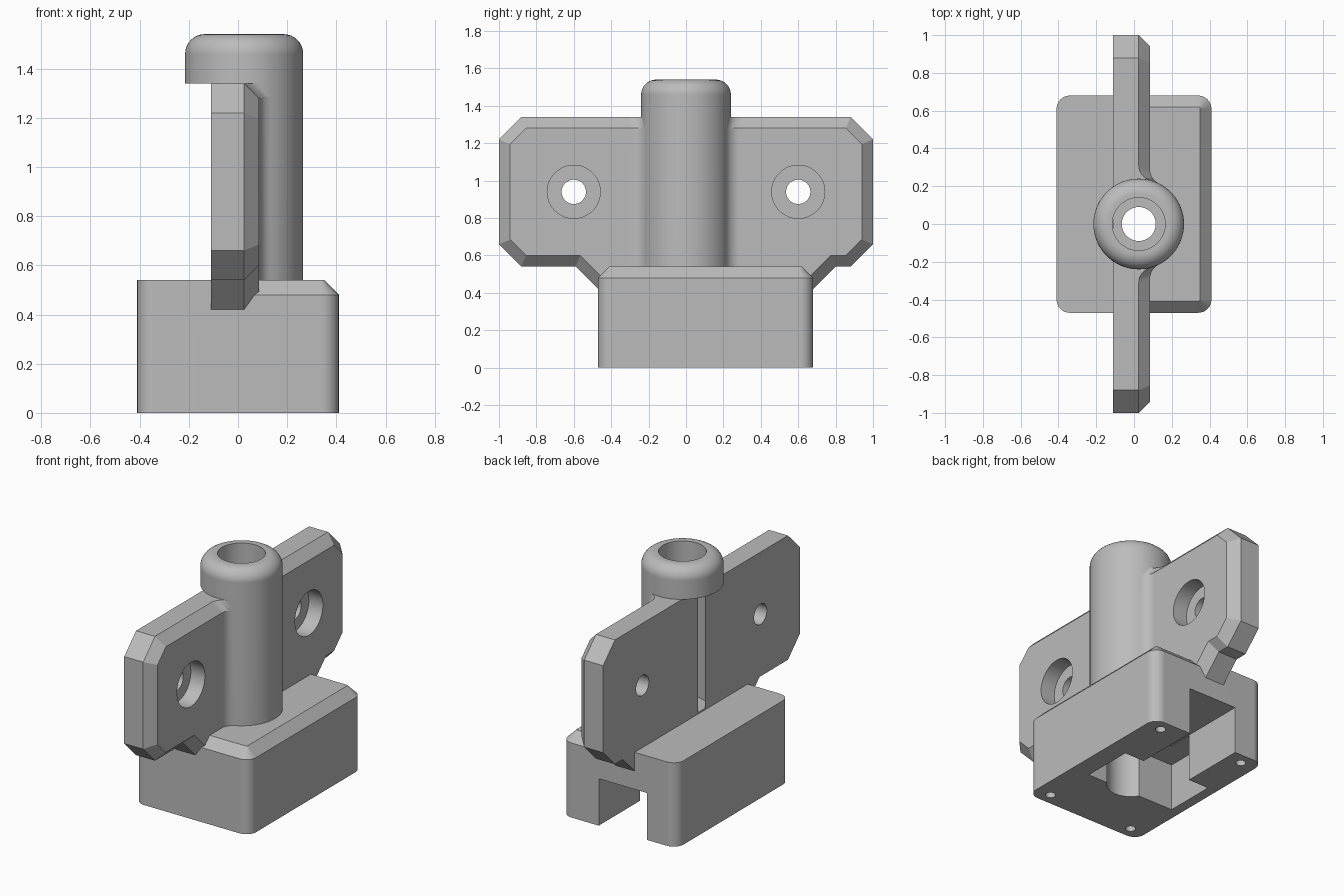
import bpy
from math import sin, cos, pi, sqrt, atan2
from mathutils import Vector

if "Cube" in bpy.data.objects:
    bpy.data.objects.remove(bpy.data.objects["Cube"])

grey = bpy.data.materials.new("plain_grey")
grey.use_nodes = True
grey.diffuse_color = (0.5, 0.5, 0.5, 1)
grey.node_tree.nodes["Principled BSDF"].inputs["Base Color"].default_value = (0.5, 0.5, 0.5, 1)


def loft(name, rings):
    """Closed solid through rings of equal length, capped at both ends."""
    n = len(rings[0])
    verts = [p for ring in rings for p in ring]
    faces = [list(range(n))[::-1], list(range(len(verts) - n, len(verts)))]
    for k in range(len(rings) - 1):
        for i in range(n):
            j = (i + 1) % n
            faces.append([k * n + i, k * n + j, k * n + n + j, k * n + n + i])
    mesh = bpy.data.meshes.new(name)
    mesh.from_pydata(verts, [], faces)
    mesh.materials.append(grey)
    obj = bpy.data.objects.new(name, mesh)
    bpy.context.collection.objects.link(obj)
    # outward normals
    bpy.context.view_layer.objects.active = obj
    bpy.ops.object.select_all(action='DESELECT')
    obj.select_set(True)
    bpy.ops.object.mode_set(mode='EDIT')
    bpy.ops.mesh.select_all(action='SELECT')
    bpy.ops.mesh.normals_make_consistent(inside=False)
    bpy.ops.object.mode_set(mode='OBJECT')
    return obj


def block(name, x0, x1, y0, y1, z0, z1):
    return loft(name, [[(x0, y0, z), (x1, y0, z), (x1, y1, z), (x0, y1, z)] for z in (z0, z1)])


def lathe(name, profile, center, axis='Z', n=48):
    """Turned solid from (radius, height) pairs around the Z or X axis."""
    rings = []
    for r, h in profile:
        ring = []
        for i in range(n):
            u, v = r * cos(2 * pi * i / n), r * sin(2 * pi * i / n)
            ring.append(Vector(center) + Vector((u, v, h) if axis == 'Z' else (h, u, v)))
        rings.append(ring)
    return loft(name, rings)


def combine(target, other, operation):
    mod = target.modifiers.new("combine", 'BOOLEAN')
    mod.operation, mod.object, mod.solver = operation, other, 'EXACT'
    bpy.context.view_layer.objects.active = target
    bpy.ops.object.modifier_apply(modifier=mod.name)
    bpy.data.objects.remove(other)


def inset(points, d):
    """Mitred inward offset of a counter-clockwise outline."""
    pts = [Vector(p) for p in points]
    out = []
    for i, p in enumerate(pts):
        a = (p - pts[i - 1]).normalized()
        b = (pts[(i + 1) % len(pts)] - p).normalized()
        na, nb = Vector((-a.y, a.x)), Vector((-b.y, b.x))
        out.append(p + (na + nb) * d / (1 + na.dot(nb)))
    return out


# Base: rounded block, its top chamfered on the +x half only
X, Y0, Y1, R, CH = 0.41, -0.47, 0.68, 0.07, 0.06


def base_ring(z, d):
    pts = []
    for sx, y, sy, start in ((1, Y0, -1, -pi / 2), (1, Y1, 1, 0), (-1, Y1, 1, pi / 2), (-1, Y0, -1, pi)):
        e = d if sx > 0 else 0
        r = R - e
        cx, cy = sx * (X - e - r), y - sy * (e + r)
        corner = [(cx + r * cos(start + k * pi / 16), cy + r * sin(start + k * pi / 16), z) for k in range(9)]
        middle = (sx * 0.01, y - sy * e, z)
        pts += [middle] + corner if sx * sy < 0 else corner + [middle]
    return pts


body = loft("mount_body", [base_ring(0, 0), base_ring(0.54 - CH, 0), base_ring(0.54, CH)])

# Wing plate: one outline, chamfered around its +x face
BACK, FACE = -0.11, 0.085
outline = [(-1, 0.66), (-0.88, 0.54), (-0.59, 0.54), (-0.44, 0.39), (0.65, 0.39), (0.80, 0.54),
           (0.88, 0.54), (1, 0.66), (1, 1.22), (0.88, 1.34), (-0.88, 1.34), (-1, 1.22)]
plate = loft("wing_plate", [[(BACK, *p) for p in outline],
                            [(FACE - CH, *p) for p in outline],
                            [(FACE, *p) for p in inset(outline, CH)]])
combine(body, plate, 'UNION')

# Pillar with a rounded top, cut flat behind the plate
PX, PR, TOP, ROUND = 0.025, 0.24, 1.54, 0.08
profile = [(PR, 0.45)] + [(PR - ROUND + ROUND * cos(k * pi / 16), TOP - ROUND + ROUND * sin(k * pi / 16))
                          for k in range(9)]
pillar = lathe("pillar", profile, (PX, 0, 0), n=72)
combine(pillar, block("pillar_cut", -1, BACK + 0.01, -1, 1, 0.4, 1.34), 'DIFFERENCE')
combine(body, pillar, 'UNION')

# Fillets where the pillar meets the plate
F = 0.08


def fillet_ring(face_x, z):
    dx = face_x + F - PX
    yc = sqrt((PR + F) ** 2 - dx ** 2)
    end = atan2(-yc, -dx) + 2 * pi
    arc = [(face_x + F + F * cos(a), yc + F * sin(a))
           for a in (pi + (end - pi) * k / 8 for k in range(9))]
    half = [(face_x - 0.02, yc)] + arc
    return [(x, y, z) for x, y in half] + [(x, -y, z) for x, y in reversed(half)]


fillets = loft("fillets", [fillet_ring(FACE, 0.5), fillet_ring(FACE, 1.34 - CH), fillet_ring(FACE - CH, 1.34)])
combine(body, fillets, 'UNION')

# Stepped bore through the pillar
for r, z0, z1 in ((0.09, 0.2, 1.0), (0.14, 0.55, 1.7), (0.14, -0.1, 0.42)):
    combine(body, lathe("bore", [(r, z0), (r, z1)], (PX, 0, 0)), 'DIFFERENCE')

# Underside: chamber and the channel out to the back
combine(body, block("chamber", -0.345, 0.285, -0.07, 0.26, -0.1, 0.30), 'DIFFERENCE')
combine(body, block("channel", -0.2, 0.145, 0.1, 0.8, -0.1, 0.302), 'DIFFERENCE')

# Countersunk wing holes and corner screw holes
for side in (-1, 1):
    for r, x0, x1 in ((0.065, -0.3, 0.3), (0.142, -0.015, 0.3)):
        combine(body, lathe("wing_hole", [(r, x0), (r, x1)], (0, side * 0.6, 0.94), 'X'), 'DIFFERENCE')
    for end in (-1, 1):
        combine(body, lathe("screw_hole", [(0.03, -0.1), (0.03, 0.25)],
                            (side * 0.305, 0.105 + end * 0.5, 0), n=20), 'DIFFERENCE')

# Smooth shading with crisp edges
bpy.ops.object.select_all(action='DESELECT')
body.select_set(True)
bpy.context.view_layer.objects.active = body
bpy.ops.object.shade_smooth_by_angle(angle=pi / 7)
weighted = body.modifiers.new("weighted_normals", 'WEIGHTED_NORMAL')
weighted.keep_sharp = True
